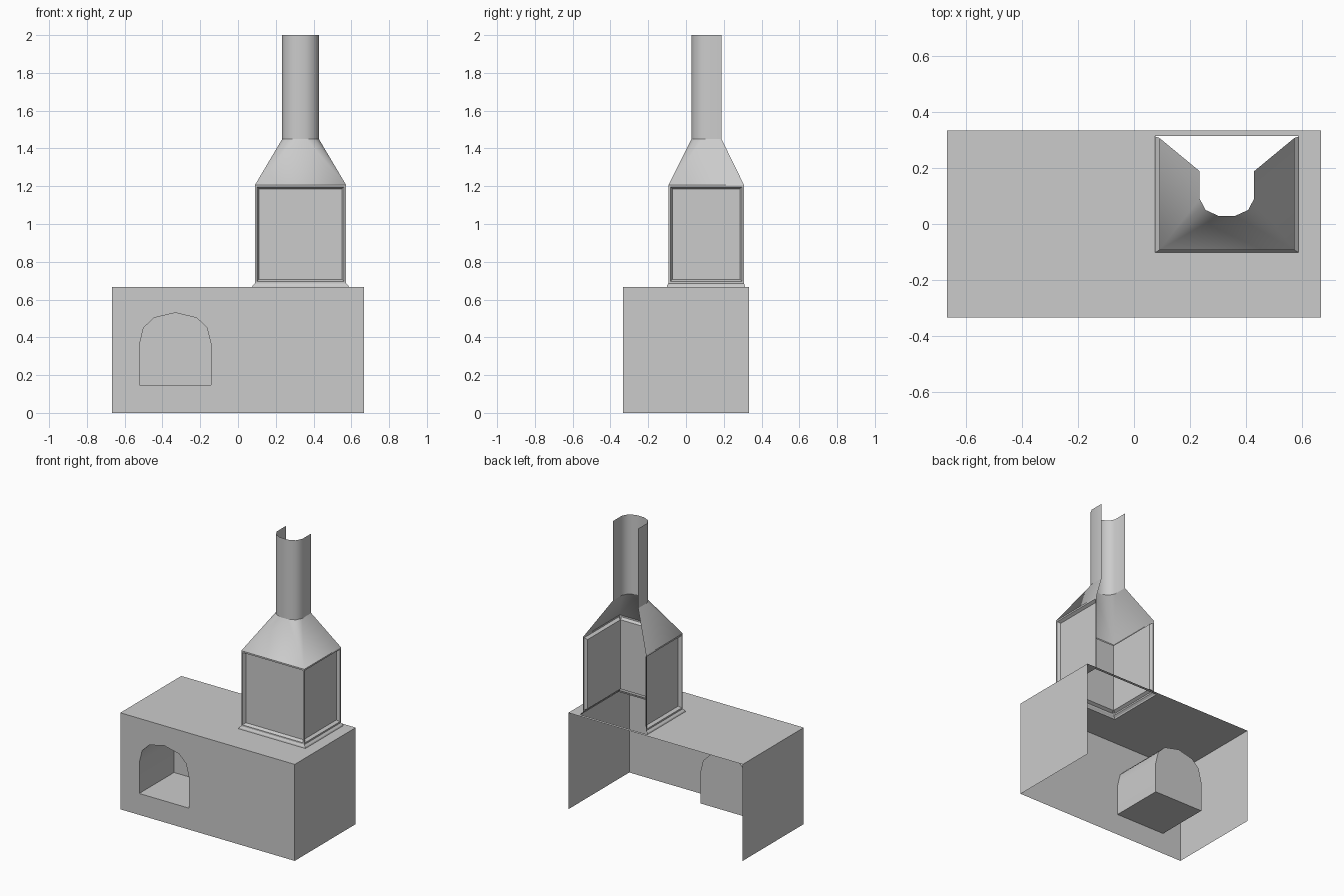
import bpy, bmesh, math

if "Cube" in bpy.data.objects:
    bpy.data.objects.remove(bpy.data.objects["Cube"])

CX = 0.331          # centre line of fire box, hood and flue
W, D, H = 0.667, 0.333, 0.667   # base half width, half depth, height


def make(name, faces, smooth=None, edit=None):
    """Mesh object from a list of faces, each a list of 3D points."""
    bm = bmesh.new()
    for f in faces:
        bm.faces.new([bm.verts.new(p) for p in f])
    bmesh.ops.remove_doubles(bm, verts=bm.verts, dist=1e-4)
    if edit:
        edit(bm)
    me = bpy.data.meshes.new(name)
    bm.to_mesh(me)
    bm.free()
    ob = bpy.data.objects.new(name, me)
    bpy.context.collection.objects.link(ob)
    if smooth:
        bpy.ops.object.select_all(action='DESELECT')
        ob.select_set(True)
        bpy.context.view_layer.objects.active = ob
        bpy.ops.object.shade_smooth_by_angle(angle=math.radians(smooth))
    return ob


def loft(rows):
    """Quads between successive open rows of points."""
    return [[a[i], a[i + 1], b[i + 1], b[i]]
            for a, b in zip(rows, rows[1:]) for i in range(len(a) - 1)]


def u_row(half, front, back, z):
    """Three-sided outline, open at the back."""
    return [(CX - half, back, z), (CX - half, front, z),
            (CX + half, front, z), (CX + half, back, z)]


def plate(lo, hi, centre, hole, place):
    """Rectangle with a symmetric hole, split along the hole's centre line."""
    faces = []
    for s in (-1, 1):
        poly = [(s * W, lo), (centre, lo)]
        poly += [(centre + s * o, v) for o, v in hole]
        poly += [(centre, hi), (s * W, hi)]
        faces.append([place(u, v) for u, v in poly[::-s]])
    return faces


# Base: front with arched opening, top with fire hole, two ends; back and bottom open
AX = -0.332
arch = [(0, 0.148), (0.19, 0.148), (0.19, 0.36), (0.168, 0.45), (0.114, 0.503), (0, 0.53)]
fire_hole = [(0, -0.102), (0.256, -0.102), (0.256, 0.313), (0, 0.313)]
make("base_front", plate(0, H, AX, arch, lambda u, v: (u, -D, v)))
make("base_top", plate(-D, D, CX, fire_hole, lambda u, v: (u, v, H)))
for name, s in (("base_left_end", -1), ("base_right_end", 1)):
    end = [(s * W, -D, 0), (s * W, D, 0), (s * W, D, H), (s * W, -D, H)]
    make(name, [end[::s]])

# Wood alcove behind the arch
outline = [(AX + o, v) for o, v in arch] + [(AX - o, v) for o, v in arch[::-1]]
rows = [[(x, y, z) for x, z in outline] for y in (-D, 0.047)]
back = [p for i, p in enumerate(rows[1]) if i not in (6, 11)]
make("wood_alcove", [f for f in loft(rows) if len(set(f)) == 4] + [back], smooth=40)

# Stepped flange around the foot of the fire box
make("fire_box_flange", loft([u_row(0.256, -0.102, 0.313, H),
                              u_row(0.253, -0.100, 0.311, 0.675),
                              u_row(0.241, -0.093, 0.307, 0.686)]))


# Fire box walls with recessed panels
def recess(bm):
    walls = bm.faces[:]
    bmesh.ops.inset_individual(bm, faces=walls, thickness=0.015)
    bmesh.ops.inset_individual(bm, faces=walls, thickness=0.015, depth=-0.02)


for i, name in enumerate(("fire_box_left", "fire_box_front", "fire_box_right")):
    walls = loft([u_row(0.241, -0.093, 0.307, 0.686), u_row(0.241, -0.093, 0.307, 1.207)])
    make(name, [walls[i]], edit=recess)

# Flue cross-section, open at the back
half_flue = [(0.097, 0.188), (0.097, 0.09), (0.076, 0.05), (0.03, 0.029)]
flue = [(CX - o, y) for o, y in half_flue] + [(CX + o, y) for o, y in half_flue[::-1]]
p, top = [[(x, y, z) for x, y in flue] for z in (1.45, 2.0)]
make("flue_pipe", loft([p, top]), smooth=50)

# Hood tapering from the fire box to the flue
lb, lf, rf, rb = u_row(0.241, -0.093, 0.307, 1.207)
make("hood", [[lb, lf, p[1], p[0]], [lf, p[2], p[1]], [lf, p[3], p[2]],
              [lf, rf, p[4], p[3]],
              [rf, p[5], p[4]], [rf, p[6], p[5]], [rf, rb, p[7], p[6]]], smooth=35)
